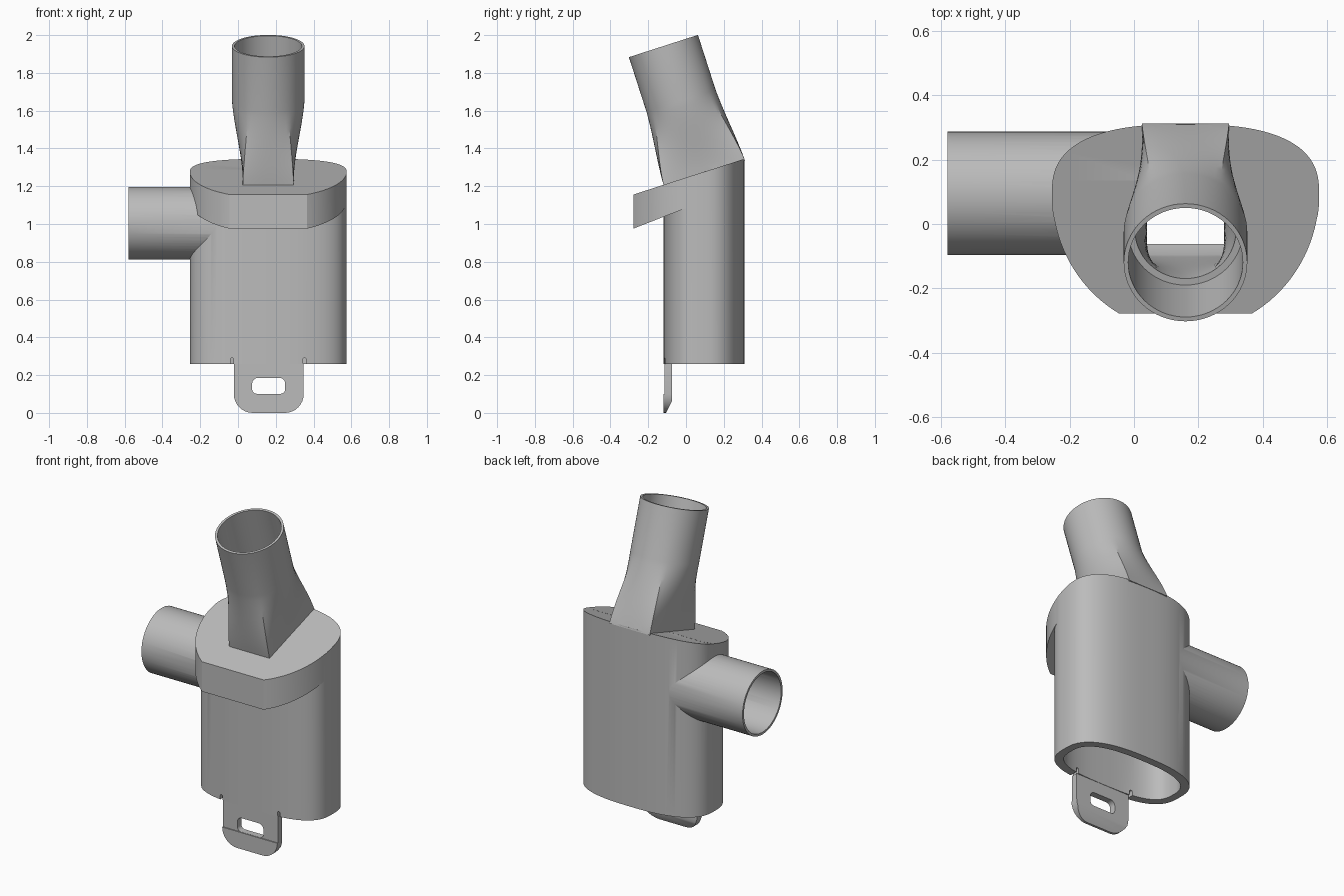
import bpy, bmesh
from math import sin, cos, pi, radians
from mathutils import Vector

cube = bpy.data.objects.get("Cube")
if cube:
    bpy.data.objects.remove(cube)

grey = bpy.data.materials.new("plastic_grey")
grey.use_nodes = True
grey.diffuse_color = (0.5, 0.5, 0.5, 1)
grey.node_tree.nodes["Principled BSDF"].inputs["Base Color"].default_value = (0.5, 0.5, 0.5, 1)

CX, CY = 0.16, 0.095
WALL = 0.047


def loft(name, rings):
    """Closed solid through rings with equal point counts."""
    bm = bmesh.new()
    loops = [[bm.verts.new(p) for p in ring] for ring in rings]
    n = len(loops[0])
    for a, b in zip(loops, loops[1:]):
        for i in range(n):
            j = (i + 1) % n
            bm.faces.new((a[i], a[j], b[j], b[i]))
    bm.faces.new(loops[0])
    bm.faces.new(loops[-1])
    bmesh.ops.recalc_face_normals(bm, faces=bm.faces)
    mesh = bpy.data.meshes.new(name)
    bm.to_mesh(mesh)
    bm.free()
    mesh.materials.append(grey)
    ob = bpy.data.objects.new(name, mesh)
    bpy.context.collection.objects.link(ob)
    return ob


def prism(name, outline, low, high):
    """Upright solid whose ends follow height functions of y."""
    return loft(name, [[(x, y, f(y)) for x, y in outline] for f in (low, high)])


def boolean(ob, other, operation):
    mod = ob.modifiers.new(operation, 'BOOLEAN')
    mod.operation, mod.object, mod.solver = operation, other, 'EXACT'
    bpy.context.view_layer.objects.active = ob
    bpy.ops.object.modifier_apply(modifier=mod.name)
    bpy.data.objects.remove(other)


def smooth(ob):
    bpy.ops.object.select_all(action='DESELECT')
    ob.select_set(True)
    bpy.context.view_layer.objects.active = ob
    bpy.ops.object.shade_smooth_by_angle(angle=radians(28))


def oval(a, b, count=128):
    """Squarish oval, flatter along the front than the back."""
    pts = []
    for i in range(count):
        t = 2 * pi * i / count
        c, s = cos(t), sin(t)
        e = 2 / (2.6 if s > 0 else 3)
        pts.append((CX + a * abs(c) ** e * (1 if c > 0 else -1),
                    CY + b * abs(s) ** e * (1 if s > 0 else -1)))
    return pts


def rounded(x0, x1, z0, z1, r_low, r_high, y):
    """Rounded rectangle in the xz plane."""
    pts = []
    corners = [(x1 - r_high, z1 - r_high, r_high, 0), (x0 + r_high, z1 - r_high, r_high, 1),
               (x0 + r_low, z0 + r_low, r_low, 2), (x1 - r_low, z0 + r_low, r_low, 3)]
    for cx, cz, r, q in corners:
        for i in range(9):
            t = (q + i / 8) * pi / 2
            pts.append((cx + r * cos(t), y, cz + r * sin(t)))
    return pts


def top(y):
    return 1.155 + 0.322 * (y + 0.28)


# Main body with its slanted top
body = prism("body", oval(0.415, 0.215), lambda y: 0.26, top)

# Overhanging front lip
reach = [radians(180 + 60.2 * i / 20) for i in range(21)]
angles = reach + [3 * pi - t for t in reversed(reach)]
lip_outline = [(CX + 0.4149 * cos(t), CY + 0.43 * sin(t)) for t in angles]
lip_outline += [(CX + 0.37, CY + 0.04), (CX - 0.37, CY + 0.04)]
lip = prism("lip", lip_outline, lambda y: 0.975 + 0.39 * (y + 0.28), lambda y: top(y) + 0.0005)
boolean(body, lip, 'UNION')


# Side pipe
def side_ring(x, r):
    return [(x, CY + r * cos(2 * pi * i / 64), 1.005 + r * sin(2 * pi * i / 64)) for i in range(64)]


boolean(body, loft("side_pipe", [side_ring(-0.58, 0.192), side_ring(0.1, 0.192)]), 'UNION')

# Tilted top tube: round at the mouth, rectangular where it meets the body
AXIS = Vector((0, -0.322, 1)).normalized()
ACROSS = Vector((0, 1, 0.322)).normalized()
BASE = Vector((CX, CY, top(CY)))


def tube_ring(height, r, hx, hy, blend):
    ring = []
    for i in range(64):
        t = 2 * pi * i / 64
        q, k = divmod(i, 16)
        k = k if q % 2 == 0 else 16 - k
        u = hx if k <= 10 else hx * (16 - k) / 6
        v = hy * k / 10 if k <= 10 else hy
        u *= -1 if q in (1, 2) else 1
        v *= -1 if q in (2, 3) else 1
        x = u + (r * cos(t) - u) * blend
        y = v + (r * sin(t) - v) * blend
        ring.append(BASE + Vector((x, 0, 0)) + ACROSS * y + AXIS * height)
    return ring


def transition(r, hx, hy, start, end):
    rings = []
    for i in range(13):
        t = i / 12
        ease = 0.5 * t + 0.5 * t * t * (3 - 2 * t)
        rings.append(tube_ring(start + (end - start) * t, r, hx, hy, ease))
    return rings


outer = [tube_ring(-0.01, 0, 0.135, 0.225, 0)] + transition(0.192, 0.135, 0.225, 0, 0.395)
outer.append(tube_ring(0.70, 0.192, 0, 0, 1))
boolean(body, loft("top_tube", outer), 'UNION')

# Hollow interior of body, pipe and tube
cavity = prism("cavity", oval(0.415 - WALL, 0.215 - WALL), lambda y: 0.2, lambda y: top(y) - 0.05)
boolean(body, cavity, 'DIFFERENCE')
boolean(body, loft("pipe_bore", [side_ring(-0.62, 0.178), side_ring(0.05, 0.178)]), 'DIFFERENCE')
inner = [tube_ring(-0.1, 0, 0.12, 0.16, 0)] + transition(0.157, 0.12, 0.2, 0, 0.375)
inner += [tube_ring(0.376, 0.178, 0, 0, 1), tube_ring(0.75, 0.178, 0, 0, 1)]
boolean(body, loft("tube_bore", inner), 'DIFFERENCE')

# Relief notches beside the tab
for x in (-0.032, 0.352):
    notch = loft("notch", [rounded(x - 0.009, x + 0.009, 0.2, 0.29, 0.002, 0.008, y) for y in (-0.2, -0.03)])
    boolean(body, notch, 'DIFFERENCE')
smooth(body)

# Pull tab with stepped front, bevelled tip and finger slot
tab = loft("pull_tab", [rounded(-0.022, 0.348, 0, 0.262, 0.1, 0.001, y) for y in (-0.15, -0.05)])
profile = [(-0.12, -0.01), (-0.105, -0.01), (-0.105, 0), (-0.075, 0.06), (-0.075, 0.3),
           (-0.114, 0.3), (-0.114, 0.1), (-0.12, 0.1)]
boolean(tab, loft("tab_side", [[(x, y, z) for y, z in profile] for x in (-0.1, 0.45)]), 'INTERSECT')
slot = loft("slot", [rounded(0.075, 0.25, 0.101, 0.185, 0.025, 0.03, y) for y in (-0.2, 0)])
boolean(tab, slot, 'DIFFERENCE')
smooth(tab)
